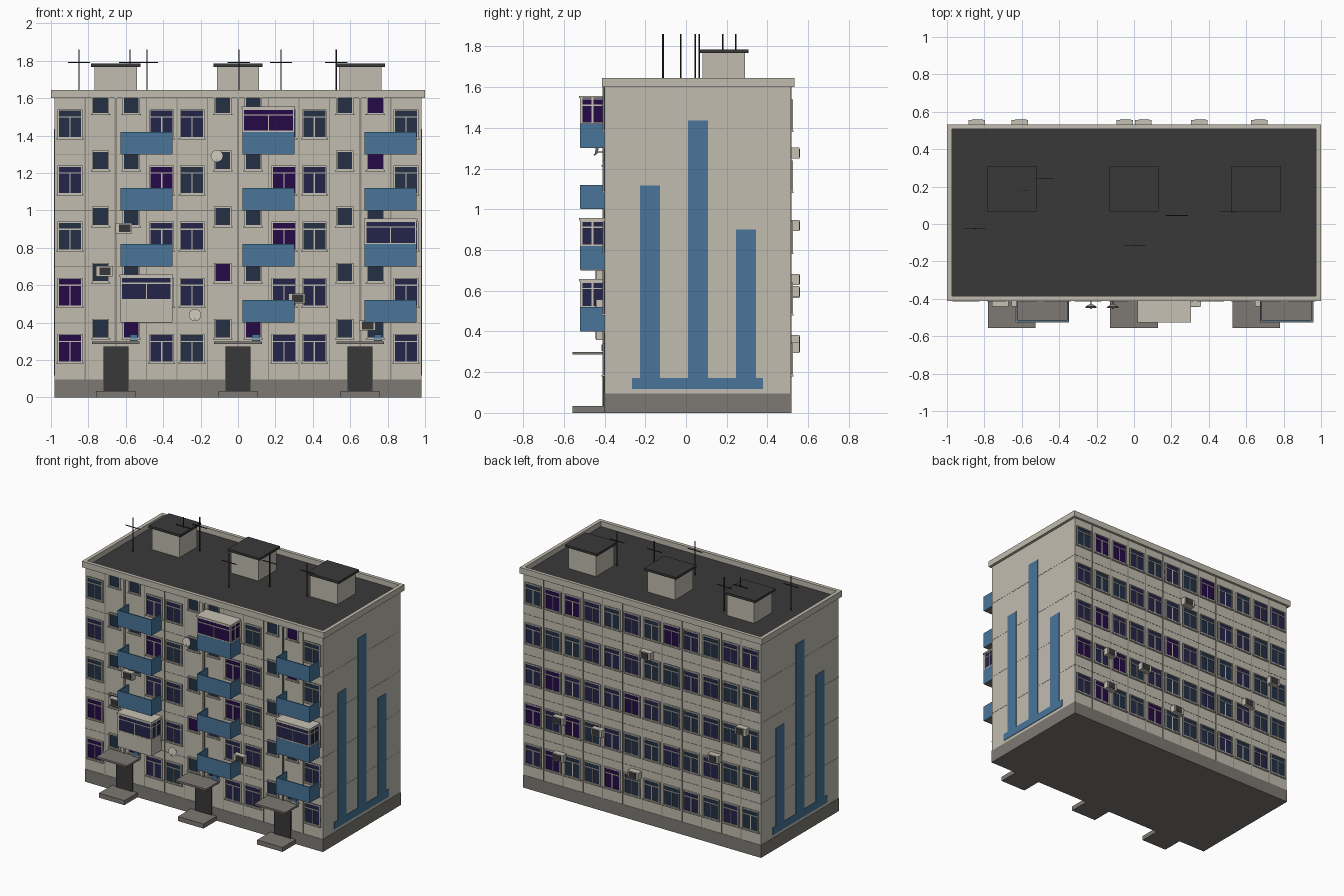
import bpy, bmesh, math, random
from mathutils import Matrix, Vector

if "Cube" in bpy.data.objects:
    bpy.data.objects.remove(bpy.data.objects["Cube"])

random.seed(4)


def srgb(h):
    c = [int(h[i:i + 2], 16) / 255 for i in (0, 2, 4)]
    return [v / 12.92 if v < 0.04 else ((v + 0.055) / 1.055) ** 2.4 for v in c] + [1]


NAMES = ["wall", "concrete", "dark", "blue", "glass_slate", "glass_navy",
         "glass_purple", "frame", "metal", "seam"]
HEX = ["c1bcaf", "7d7973", "393939", "487599", "233045", "24244a",
       "250a47", "c6c1b4", "2c2c2c", "918c81"]
MATS = []
for n, h in zip(NAMES, HEX):
    m = bpy.data.materials.new(n)
    m.diffuse_color = srgb(h)
    m.use_nodes = True
    m.node_tree.nodes["Principled BSDF"].inputs["Base Color"].default_value = m.diffuse_color
    MATS.append(m)
WALL, CONC, DARK, BLUE, SLATE, NAVY, PURPLE, FRAME, METAL, SEAM = range(10)


class Part:
    """Collects primitives into one named object."""

    def __init__(self, name):
        self.name, self.bm = name, bmesh.new()

    def paint(self, verts, mat):
        for f in {f for v in verts for f in v.link_faces}:
            f.material_index = mat

    def box(self, x0, x1, y0, y1, z0, z1, mat):
        c = Vector(((x0 + x1) / 2, (y0 + y1) / 2, (z0 + z1) / 2))
        s = Matrix.Diagonal((abs(x1 - x0), abs(y1 - y0), abs(z1 - z0), 1))
        r = bmesh.ops.create_cube(self.bm, size=1, matrix=Matrix.Translation(c) @ s)
        self.paint(r["verts"], mat)

    def cone(self, loc, r1, r2, depth, mat, rot=0, seg=8):
        mx = Matrix.Translation(loc) @ Matrix.Rotation(rot, 4, 'X')
        r = bmesh.ops.create_cone(self.bm, cap_ends=True, segments=seg, radius1=r1,
                                  radius2=r2, depth=depth, matrix=mx)
        self.paint(r["verts"], mat)

    def done(self):
        me = bpy.data.meshes.new(self.name)
        self.bm.to_mesh(me)
        self.bm.free()
        used = sorted({p.material_index for p in me.polygons})
        idx = [used.index(p.material_index) for p in me.polygons]
        for u in used:
            me.materials.append(MATS[u])
        me.polygons.foreach_set("material_index", idx)
        bpy.context.collection.objects.link(bpy.data.objects.new(self.name, me))


W, YF, YB = 0.98, -0.40, 0.515
SECTIONS = (-0.653, 0, 0.653)
COLS = [s + d for s in SECTIONS for d in (-0.245, -0.082, 0.082, 0.245)]

# walls, plinth, roof
p = Part("walls")
p.box(-W, W, YF, YB, 0.095, 1.602, WALL)
p.done()
p = Part("plinth")
p.box(-W - .002, W + .002, YF - .002, YB + .002, 0, 0.095, CONC)
p.done()
p = Part("roof")
p.box(-0.975, 0.975, -0.39, 0.512, 1.60, 1.606, DARK)
p.done()
p = Part("parapet")
for s in (-1, 1):
    p.box(s * 0.973, s, -0.413, 0.533, 1.60, 1.645, WALL)
p.box(-0.973, 0.973, -0.413, -0.386, 1.60, 1.645, WALL)
p.box(-0.973, 0.973, 0.508, 0.533, 1.60, 1.645, WALL)
p.done()

# panel joints
p = Part("panel_joints")
for y in (YF, YB):
    for i in range(1, 12):
        x = -W + i * W / 6
        p.box(x - .003, x + .003, y - .002, y + .002, 0.095, 1.6, SEAM)
    for z in (0.4, 0.7, 1.0, 1.3):
        p.box(-W, W, y - .0015, y + .0015, z - .002, z + .002, SEAM)
for s in (-1, 1):
    for z in (0.4, 0.7, 1.0, 1.3):
        p.box(s * (W - .001), s * (W + .0015), YF, YB, z - .002, z + .002, WALL)
p.done()


# windows: glass plate, frame bars, sill; s is the outward y direction
def window(p, x, z, w, h, y, s, glass, split):
    a, b, t = x - w / 2, x + w / 2, 0.007
    f = y + s * 0.010
    p.box(a, b, y - s * .002, y + s * .004, z, z + h, glass)
    for l, r, lo, hi in ((a, a + t, z, z + h), (b - t, b, z, z + h),
                         (a, b, z, z + t), (a, b, z + h - t, z + h)):
        p.box(l, r, y, f, lo, hi, FRAME)
    if split:
        zt = z + h * 0.74
        p.box(a, b, y, f - s * .001, zt - .003, zt + .003, FRAME)
        p.box(x - .003, x + .003, y, f - s * .002, z, zt, FRAME)
    p.box(a - .006, b + .006, y, y + s * .014, z - .006, z + .001, FRAME)


lit = {(0, 0), (0, 2), (0, 6), (1, 0), (1, 5), (2, 7), (3, 3), (3, 7), (3, 10), (4, 10)}
front, back = Part("front_windows"), Part("back_windows")
for fl in range(5):
    for i, x in enumerate(COLS):
        wide = i % 4 in (0, 3)
        g = PURPLE if (fl, i) in lit else random.choice((SLATE, NAVY)) if wide else SLATE
        if wide:
            window(front, x, 0.185 + .3 * fl, 0.132, 0.155, YF, -1, g, True)
        else:
            window(front, x, 0.315 + .3 * fl, 0.092, 0.105, YF, -1, g, False)
        g = random.choice((SLATE, SLATE, NAVY, NAVY, PURPLE))
        window(back, x, 0.185 + .3 * fl, 0.132, 0.155, YB, 1, g, True)
front.done()
back.done()

# balconies, three of them glazed: (section, floor) -> (panel, glass)
glazed = {(0, 1): (WALL, NAVY), (1, 4): (BLUE, PURPLE), (2, 2): (BLUE, NAVY)}
open_b, closed_b = Part("balconies"), Part("balcony_enclosures")
for k, sx in enumerate(SECTIONS):
    for fl in range(1, 5):
        x, z, y = sx + 0.163, 0.1 + 0.3 * fl, -0.52
        a, b = x - 0.139, x + 0.139
        panel, glass = glazed.get((k, fl), (BLUE, None))
        open_b.box(a + .003, b - .003, y + .003, YF, z, z + .012, CONC)
        open_b.box(a, b, y, y + .008, z + .003, z + .12, panel)
        for e, d in ((a, 1), (b, -1)):
            open_b.box(e, e + d * .008, y + .008, YF, z + .003, z + .12, panel)
        if glass is None:
            continue
        c, lo, hi = closed_b, z + .12, z + .245
        c.box(a + .004, b - .004, y + .004, YF, lo, hi, glass)
        c.box(a - .004, b + .004, y - .006, YF, hi, hi + .012, FRAME)
        for l, r in ((a, a + .009), (b - .009, b), (x - .003, x + .003)):
            top = hi - .035 if l > a and r < b else hi
            c.box(l, r, y, y + .012, lo, top, FRAME)
        for zz, t in ((lo, .007), (hi - .037, .006), (hi - .007, .007)):
            c.box(a, b, y + .0005, y + .011, zz, zz + t, FRAME)
        for e, d in ((a, 1), (b, -1)):
            for q in (y + .056, YF - .009):
                c.box(e, e + d * .008, q, q + .009, lo, hi, FRAME)
            for zz in (lo, hi - .037, hi - .007):
                c.box(e, e + d * .008, y + .01, YF, zz, zz + .006, FRAME)
open_b.done()
closed_b.done()

# entrances
doors, canopy, steps = Part("entrance_doors"), Part("entrance_canopies"), Part("entrance_steps")
pipes, plates = Part("downpipes"), Part("number_plates")
for x in SECTIONS:
    doors.box(x - .067, x + .067, -0.41, YF, 0.034, 0.272, DARK)
    canopy.box(x - .127, x + .127, -0.557, YF, 0.286, 0.300, CONC)
    steps.box(x - .105, x + .105, -0.557, YF, 0, 0.034, CONC)
    pipes.box(x - .006, x + .006, YF - .008, YF, 0.30, 1.60, SEAM)
    plates.box(x + .075, x + .117, YF - .014, YF - .006, 0.303, 0.337, BLUE)
for q in (doors, canopy, steps, pipes, plates):
    q.done()

# painted bar mural on both end walls
p = Part("end_wall_murals")
for s in (-1, 1):
    p.box(s * W, s * (W + .004), -0.265, 0.378, 0.118, 0.172, BLUE)
    for y, top in ((-0.226, 1.117), (0.01, 1.436), (0.246, 0.90)):
        p.box(s * W, s * (W + .004), y, y + .098, 0.172, top, BLUE)
p.done()

# roof huts
p, c = Part("roof_huts"), Part("roof_hut_caps")
for x in SECTIONS:
    p.box(x - .113, x + .113, 0.08, 0.29, 1.605, 1.77, WALL)
    c.box(x - .132, x + .132, 0.066, 0.307, 1.768, 1.785, DARK)
p.done()
c.done()

# aerials
p = Part("roof_aerials")
for x, y in ((-.85, -.025), (-.577, .18), (-.487, .245), (.005, -.113), (.23, .045), (.525, .065)):
    p.cone((x, y, 1.73), .004, .004, .26, METAL, seg=6)
    p.box(x - .06, x + .06, y - .002, y + .002, 1.788, 1.793, METAL)
p.done()

# air conditioners
p = Part("air_conditioners")
for x, z, y, s in ((-.61, .905, YF, -1), (-.715, .675, YF, -1), (.315, .53, YF, -1),
                   (.69, .385, YF, -1), (-.05, 1.275, YB, 1), (.67, .595, YB, 1),
                   (.35, .592, YB, 1), (-.84, .92, YB, 1), (.67, .32, YB, 1),
                   (.05, .355, YB, 1), (-.61, .655, YB, 1)):
    p.box(x - .044, x + .044, y, y + s * .042, z - .027, z + .027, FRAME)
    p.box(x - .026, x + .034, y + s * .04, y + s * .045, z - .021, z + .021, DARK)
p.done()

# satellite dishes
p = Part("satellite_dishes")
for x, z in ((-.23, .44), (-.113, 1.29)):
    p.cone((x, -0.438, z), .012, .033, .014, FRAME, rot=math.radians(80), seg=16)
    p.box(x - .003, x + .003, -0.435, YF, z - .012, z - .006, METAL)
    p.box(x - .002, x + .002, -0.455, -0.44, z - .022, z - .018, METAL)
p.done()
